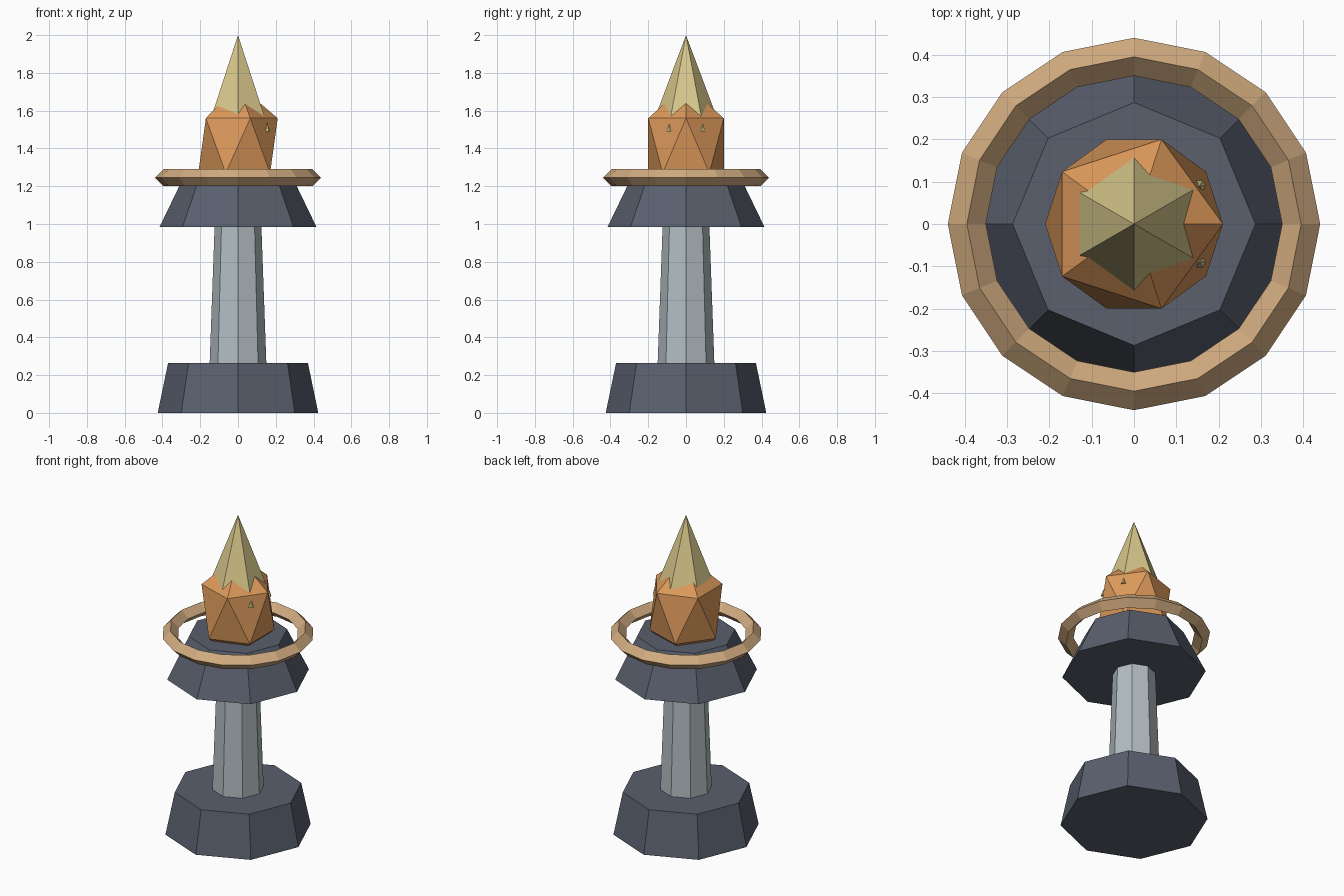
import bpy, bmesh, math

cube = bpy.data.objects.get("Cube")
if cube:
    bpy.data.objects.remove(cube, do_unlink=True)


def material(name, rgb):
    m = bpy.data.materials.new(name)
    m.use_nodes = True
    m.diffuse_color = (*rgb, 1)
    m.node_tree.nodes["Principled BSDF"].inputs["Base Color"].default_value = (*rgb, 1)
    return m


slate = material("dark_slate", (0.10, 0.115, 0.155))
stone = material("pale_stone", (0.45, 0.51, 0.54))
brass = material("brass", (0.64, 0.41, 0.215))
ember_orange = material("ember_orange", (0.72, 0.32, 0.105))
flame_yellow = material("flame_yellow", (0.68, 0.575, 0.26))


def frustum(name, mat, sides, z0, z1, r0, r1, at=(0, 0), start=0.0):
    """Faceted frustum; a zero top radius makes a pointed cone."""
    bm = bmesh.new()

    def ring(r, z):
        angles = [start + math.tau * i / sides for i in range(sides)]
        return [bm.verts.new((r * math.cos(a), r * math.sin(a), z)) for a in angles]

    low = ring(r0, z0)
    bm.faces.new(reversed(low))
    if r1 > 0:
        high = ring(r1, z1)
        bm.faces.new(high)
    else:
        tip = bm.verts.new((0, 0, z1))
    for i in range(sides):
        j = (i + 1) % sides
        top = [high[j], high[i]] if r1 > 0 else [tip]
        bm.faces.new([low[i], low[j], *top])
    mesh = bpy.data.meshes.new(name)
    bm.to_mesh(mesh)
    bm.free()
    mesh.materials.append(mat)
    obj = bpy.data.objects.new(name, mesh)
    obj.location = (at[0], at[1], 0)
    bpy.context.collection.objects.link(obj)
    return obj


# Octagonal stonework
frustum("base", slate, 8, 0, 0.265, 0.425, 0.37)
frustum("column", stone, 8, 0.265, 0.985, 0.15, 0.124)
frustum("capital", slate, 8, 0.985, 1.25, 0.415, 0.287)

# Floating ring with a diamond section
bpy.ops.mesh.primitive_torus_add(major_segments=16, minor_segments=4,
                                 major_radius=0.395, minor_radius=0.045,
                                 location=(0, 0, 1.245))
ring = bpy.context.object
ring.name = "ring"
ring.data.materials.append(brass)

# Stretched icosahedron ember
bpy.ops.mesh.primitive_ico_sphere_add(subdivisions=1, radius=0.235,
                                      location=(0, 0, 1.415))
ember = bpy.context.object
ember.name = "ember"
ember.scale.z = 1.38
ember.data.materials.append(ember_orange)

# Six-sided flame rising out of the ember
frustum("flame", flame_yellow, 6, 1.55, 2.0, 0.169, 0, start=math.pi / 2)

# Two small sparks on the ember's left side
for side, label in ((1, "back"), (-1, "front")):
    frustum("spark_" + label, flame_yellow, 6, 1.49, 1.535, 0.015, 0,
            at=(0.155, 0.09 * side))
